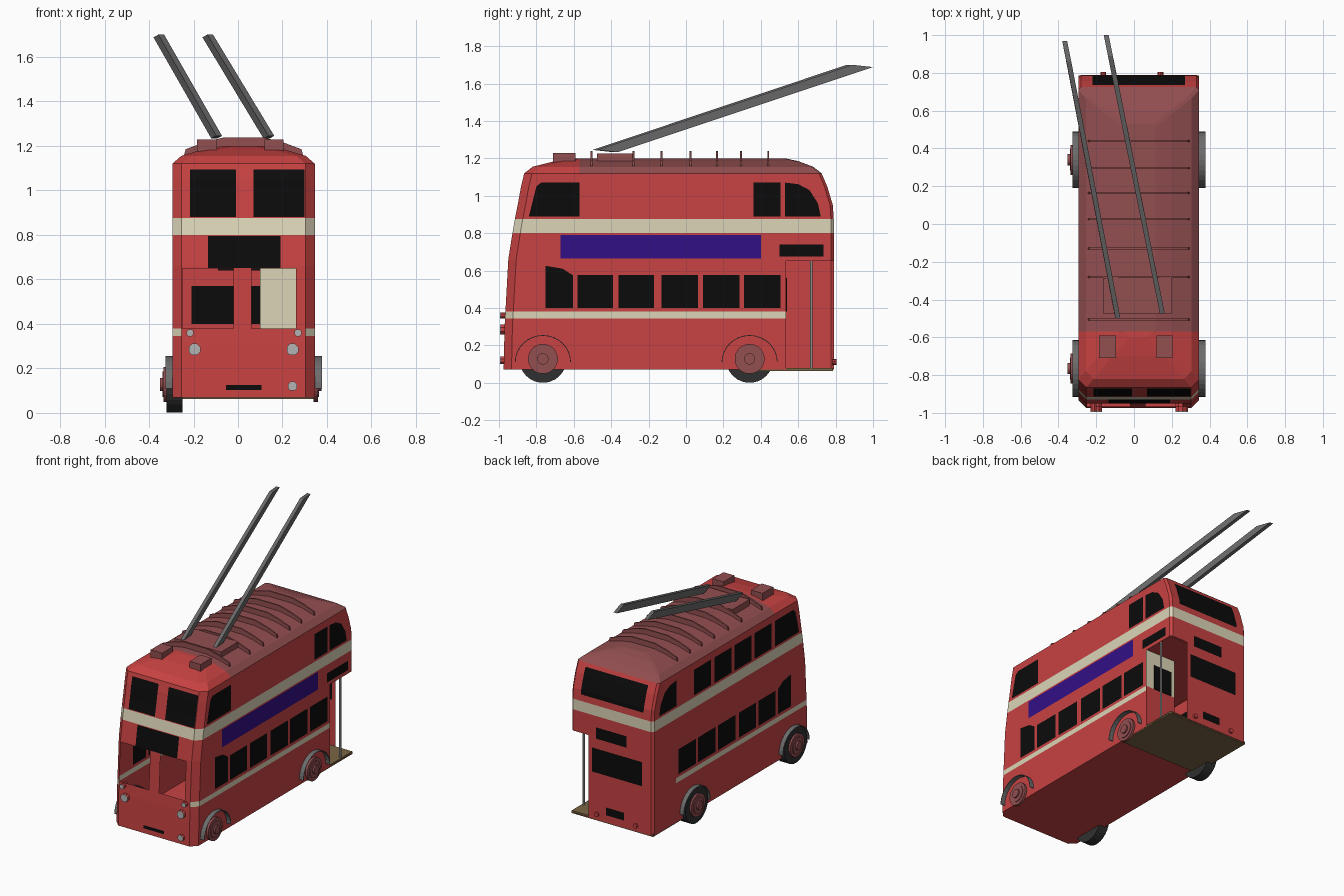
import bpy, bmesh, math
from mathutils import Vector

old = bpy.data.objects.get("Cube")
if old:
    bpy.data.objects.remove(old, do_unlink=True)

CX, HW = 0.025, 0.32   # body centre line and half width


def material(name, *rgb):
    lin = [((c / 255 + 0.055) / 1.055) ** 2.4 for c in rgb] + [1]
    m = bpy.data.materials.new(name)
    m.use_nodes = True
    m.diffuse_color = lin
    m.node_tree.nodes["Principled BSDF"].inputs["Base Color"].default_value = lin
    return m


RED = material("body red", 200, 66, 66)
ROOF = material("roof dull red", 146, 78, 80)
BLACK = material("window black", 11, 11, 11)
CREAM = material("band cream", 220, 213, 184)
BLUE = material("panel blue", 50, 16, 134)
GREY = material("arm grey", 108, 108, 108)
SILVER = material("lamp silver", 180, 180, 180)
TAN = material("platform tan", 122, 102, 68)
TYRE = material("tyre dark", 48, 48, 48)


def finish(bm, name, *mats):
    me = bpy.data.meshes.new(name)
    bm.to_mesh(me)
    bm.free()
    for m in mats:
        me.materials.append(m)
    ob = bpy.data.objects.new(name, me)
    bpy.context.collection.objects.link(ob)
    return ob


def loft(name, mat, rings):
    """Closed solid through rings of equal length."""
    bm = bmesh.new()
    rows = [[bm.verts.new(p) for p in r] for r in rings]
    n = len(rows[0])
    for a, b in zip(rows, rows[1:]):
        for i in range(n):
            j = (i + 1) % n
            bm.faces.new((a[i], a[j], b[j], b[i]))
    bm.faces.new(rows[0][::-1])
    bm.faces.new(rows[-1])
    bmesh.ops.recalc_face_normals(bm, faces=bm.faces)
    return finish(bm, name, mat)


def box(name, mat, x0, x1, y0, y1, z0, z1):
    return loft(name, mat, [[(x0, y0, z), (x1, y0, z), (x1, y1, z), (x0, y1, z)] for z in (z0, z1)])


def disc(name, mat, axis, a, b, centre, r, n=24):
    """Cylinder along an axis from a to b; centre is the other two coordinates."""
    def ring(t):
        pts = []
        for i in range(n):
            w = 2 * math.pi * (i + 0.5) / n
            p = [centre[0] + r * math.cos(w), centre[1] + r * math.sin(w)]
            p.insert(axis, t)
            pts.append(p)
        return pts
    return loft(name, mat, [ring(a), ring(b)])


# ---- body shell: horizontal sections (height, front, rear, half width)
levels = [(0.07, -0.975, 0.79, HW), (0.3, -0.97, 0.79, HW), (0.66, -0.95, 0.79, HW),
          (0.8, -0.928, 0.79, HW), (0.875, -0.915, 0.79, HW), (0.95, -0.9, 0.785, HW),
          (1.05, -0.882, 0.755, HW), (1.12, -0.865, 0.725, HW), (1.155, -0.82, 0.68, 0.28),
          (1.185, -0.7, 0.6, 0.18), (1.2, -0.6, 0.53, 0.09)]
bm = bmesh.new()
rows = []
for z, f, r, w in levels:
    c, d = 0.042, 0.015
    half = [(w - c, f), (w, f + c), (w, r - d), (w - d, r)]
    ring = [(CX + x, y) for x, y in half] + [(CX - x, y) for x, y in half[::-1]]
    rows.append([bm.verts.new((x, y, z)) for x, y in ring])
for a, b in zip(rows, rows[1:]):
    for i in range(8):
        j = (i + 1) % 8
        bm.faces.new((a[i], a[j], b[j], b[i]))
bm.faces.new(rows[0][::-1])
bm.faces.new(rows[-1])
bm.normal_update()
SLOTS = [RED, ROOF, BLACK, CREAM, BLUE]


def bisect(faces, co, no):
    geom = set(faces)
    for f in faces:
        geom.update(f.edges)
        geom.update(f.verts)
    bmesh.ops.bisect_plane(bm, geom=list(geom), dist=1e-5, plane_co=co, plane_no=no)
    bm.normal_update()


def cut(axis, sign, pts, mat=None):
    """Cut a convex outline into one side of the shell, then colour or open it."""
    u = 1 - axis
    lo = [min(p[k] for p in pts) for k in (0, 1)]
    hi = [max(p[k] for p in pts) for k in (0, 1)]
    edges = list(zip(pts, pts[1:] + pts[:1]))

    def facing():
        out = []
        for f in bm.faces:
            if f.normal[axis] * sign > 0.5:
                us, zs = [v.co[u] for v in f.verts], [v.co.z for v in f.verts]
                if max(us) > lo[0] and min(us) < hi[0] and max(zs) > lo[1] and min(zs) < hi[1]:
                    out.append(f)
        return out

    for a, b in edges:
        co, no = Vector((0, 0, a[1])), Vector((0, 0, a[0] - b[0]))
        co[u], no[u] = a[0], b[1] - a[1]
        bisect(facing(), co, no.normalized())
    gone = []
    for f in facing():
        m = f.calc_center_median()
        s = [(b[0] - a[0]) * (m.z - a[1]) - (b[1] - a[1]) * (m[u] - a[0]) for a, b in edges]
        if all(v > 0 for v in s) or all(v < 0 for v in s):
            if mat:
                f.material_index = SLOTS.index(mat)
            else:
                gone.append(f)
    bmesh.ops.delete(bm, geom=gone, context='FACES')


def rect(axis, sign, a, b, z0, z1, mat=None):
    cut(axis, sign, [(a, z0), (b, z0), (b, z1), (a, z1)], mat)


# cream band and dull roof
bisect([f for f in bm.faces if f.calc_center_median().z > 1.121], Vector((0, -0.57, 0)), Vector((0, 1, 0)))
for f in bm.faces:
    m = f.calc_center_median()
    if 0.8 < m.z < 0.875:
        f.material_index = 3
    elif m.z > 1.121 and m.y > -0.57:
        f.material_index = 1

# side windows and waist stripe
for s in (1, -1):
    rect(0, s, -0.99, 0.535, 0.345, 0.38, CREAM)
    for a, b in ((-0.58, -0.39), (-0.36, -0.17), (-0.13, 0.065), (0.09, 0.285), (0.31, 0.505)):
        rect(0, s, a, b, 0.4, 0.575, BLACK)
    cut(0, s, [(-0.75, 0.4), (-0.605, 0.4), (-0.605, 0.575), (-0.66, 0.61), (-0.75, 0.625)], BLACK)
    cut(0, s, [(-0.84, 0.89), (-0.57, 0.89), (-0.57, 1.07), (-0.775, 1.07), (-0.8, 1.05)], BLACK)
    cut(0, s, [(0.53, 0.89), (0.72, 0.89), (0.705, 0.96), (0.66, 1.03), (0.6, 1.062), (0.53, 1.07)], BLACK)
for i in range(4):
    rect(0, -1, 0.14 - 0.225 * i, 0.33 - 0.225 * i, 0.89, 1.07, BLACK)
rect(0, 1, 0.36, 0.505, 0.89, 1.07, BLACK)
rect(0, 1, -0.67, 0.4, 0.665, 0.79, BLUE)
rect(0, 1, 0.5, 0.735, 0.675, 0.74, BLACK)

# front windows, sign, grille and open windscreens
rect(1, -1, -0.215, -0.01, 0.88, 1.095, BLACK)
rect(1, -1, 0.07, 0.3, 0.88, 1.095, BLACK)
rect(1, -1, -0.135, 0.19, 0.652, 0.795, BLACK)
rect(1, -1, -0.055, 0.105, 0.103, 0.125, BLACK)
rect(1, -1, -0.25, -0.02, 0.38, 0.65)
rect(1, -1, 0.06, 0.26, 0.38, 0.65)

# rear windows, signs and open entrance corner
rect(1, 1, -0.22, 0.27, 0.92, 1.095, BLACK)
rect(1, 1, -0.09, 0.15, 0.64, 0.72, BLACK)
rect(1, 1, -0.21, 0.18, 0.4, 0.57, BLACK)
rect(1, 1, -0.07, 0.07, 0.12, 0.175, BLACK)
rect(0, 1, 0.535, 0.85, 0, 0.65)
rect(1, 1, 0.21, 0.4, 0, 0.65)
finish(bm, "body_shell", *SLOTS)

# ---- interior deck, entrance platform, bulkhead and pole
box("upper_deck_floor", RED, -0.285, 0.335, -0.88, 0.77, 0.655, 0.663)
box("entrance_platform", TAN, -0.293, 0.343, 0.29, 0.786, 0.062, 0.08)
box("bulkhead_lower", RED, 0.1, 0.343, 0.525, 0.535, 0.08, 0.38)
box("bulkhead_upper", CREAM, 0.1, 0.343, 0.525, 0.535, 0.38, 0.655)
box("bulkhead_window", BLACK, 0.13, 0.277, 0.535, 0.539, 0.38, 0.56)
disc("entrance_pole", SILVER, 2, 0.08, 0.655, (0.33, 0.67), 0.008, 8)

# ---- roof ribs, boxes and current collector arms
arch = [(0.27, 1.15), (0.26, 1.185), (0.18, 1.215), (0.09, 1.238)]
for k, y in enumerate((-0.505, -0.28, -0.13, 0.025, 0.165, 0.295, 0.44)):
    prof = [(CX + x, z) for x, z in arch] + [(CX - x, z) for x, z in arch[::-1]]
    loft(f"roof_rib_{k + 1}", ROOF, [[(x, y + d, z) for x, z in prof] for d in (-0.005, 0.005)])
box("roof_plinth", ROOF, -0.165, 0.2, -0.475, -0.285, 1.17, 1.225)
box("roof_vent_right", ROOF, -0.185, -0.095, -0.71, -0.59, 1.16, 1.228)
box("roof_vent_left", ROOF, 0.12, 0.205, -0.71, -0.59, 1.16, 1.228)
for side, x0, y0, x1, y1 in (("right", -0.085, -0.5, -0.345, 0.86), ("left", 0.15, -0.475, -0.125, 0.89)):
    loft(f"collector_arm_{side}", GREY,
         [[(x - 0.013, y, z), (x + 0.013, y, z), (x - 0.009, y + 0.11, z - 0.012), (x - 0.035, y + 0.11, z - 0.012)]
          for x, y, z in ((x0, y0, 1.245), (x1, y1, 1.7))])

# ---- wheels and arches
for place, y in (("front", -0.765), ("rear", 0.34)):
    disc(f"{place}_tyre_right", TYRE, 0, -0.25, -0.322, (y, 0.126), 0.126, 28)
    for side, s, edge in (("left", 1, 0.34), ("right", -1, -0.315)):
        for k, (r, t) in enumerate(((0.08, 0.02), (0.058, 0.025), (0.03, 0.036))):
            disc(f"{place}_hub_{side}_{k + 1}", ROOF, 0, edge, edge + s * t, (y, 0.128), r)
        arc = [(math.cos(math.pi * i / 16), math.sin(math.pi * i / 16)) for i in range(17)]
        prof = [(y + 0.15 * c, 0.11 + 0.145 * q) for c, q in arc]
        prof += [(y + 0.146 * c, 0.11 + 0.141 * q) for c, q in arc[::-1]]
        x0 = CX + s * (HW - 0.005)
        x1 = 0.378 if s > 0 else -0.325
        loft(f"{place}_arch_{side}", GREY, [[(x, a, b) for a, b in prof] for x in (x0, x1)])

# ---- lamps
for k, (x, z, r) in enumerate(((-0.195, 0.285, 0.028), (0.245, 0.285, 0.028), (-0.215, 0.36, 0.017),
                               (0.27, 0.36, 0.017), (0.245, 0.12, 0.022))):
    disc(f"front_lamp_housing_{k + 1}", RED, 1, -0.94, -0.99, (x, z), r, 8)
    disc(f"front_lamp_lens_{k + 1}", SILVER, 1, -0.99, -0.994, (x, z), r, 8)
for side, x in (("right", -0.163), ("left", 0.14)):
    disc(f"tail_lamp_{side}", RED, 1, 0.78, 0.805, (x, 0.11), 0.016, 10)
